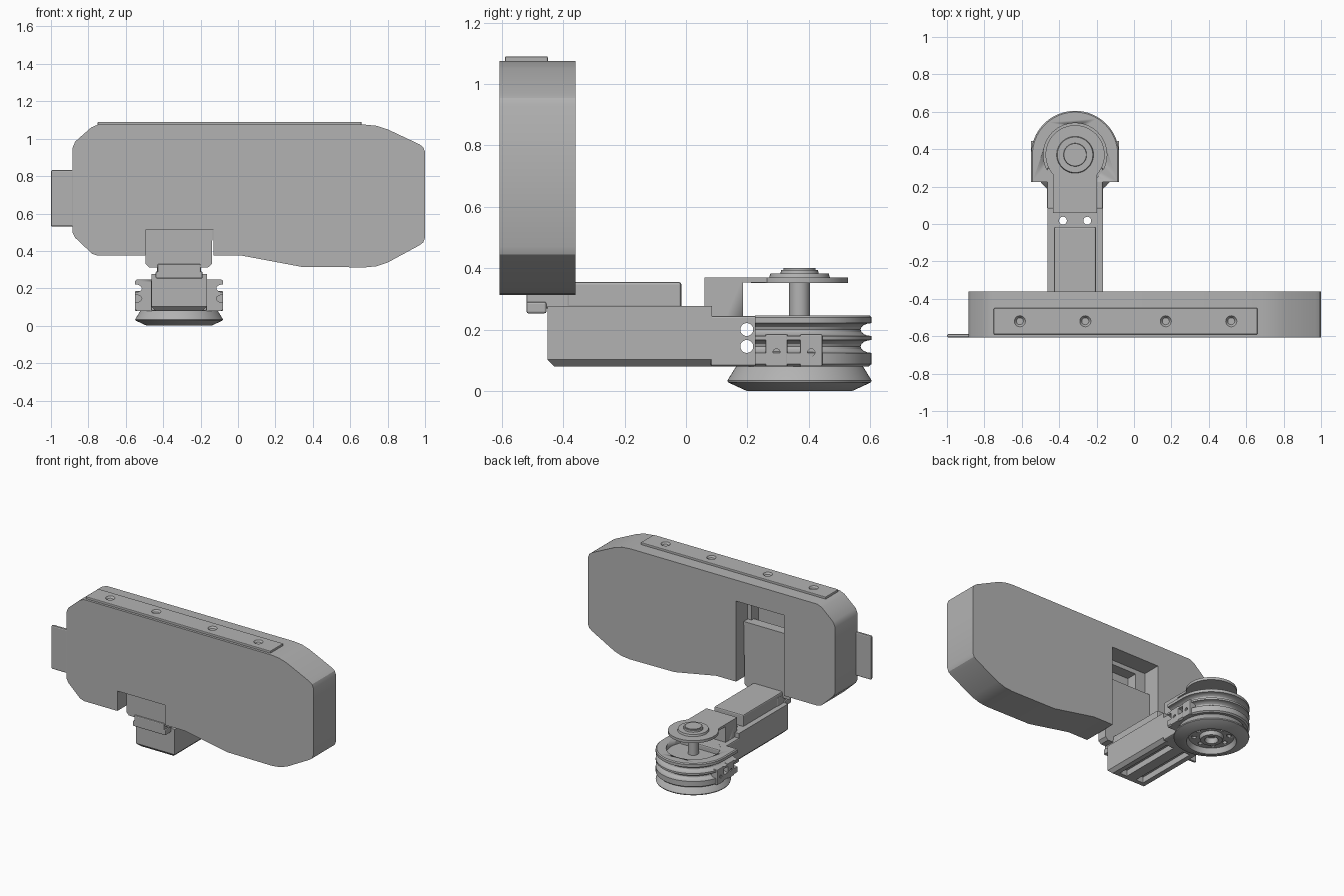
import bpy, bmesh, math
from mathutils import Matrix, Vector

if "Cube" in bpy.data.objects:
    bpy.data.objects.remove(bpy.data.objects["Cube"], do_unlink=True)

grey = bpy.data.materials.new("plain grey")
grey.use_nodes = True
grey.diffuse_color = (0.45, 0.45, 0.45, 1)
grey.node_tree.nodes["Principled BSDF"].inputs["Base Color"].default_value = grey.diffuse_color

AX, AY = -0.315, 0.37   # pivot axis of the pulley


def finish(name, bm):
    bmesh.ops.recalc_face_normals(bm, faces=bm.faces)
    me = bpy.data.meshes.new(name)
    bm.to_mesh(me)
    bm.free()
    ob = bpy.data.objects.new(name, me)
    bpy.context.collection.objects.link(ob)
    me.materials.append(grey)
    return ob


def smooth(ob):
    bpy.ops.object.select_all(action="DESELECT")
    ob.select_set(True)
    bpy.context.view_layer.objects.active = ob
    bpy.ops.object.shade_smooth_by_angle(angle=math.radians(30))
    return ob


def box(name, x, y, z, bevel=0.0):
    bm = bmesh.new()
    bmesh.ops.create_cube(bm, size=1)
    for v in bm.verts:
        v.co = Vector(r[0] if c < 0 else r[1] for c, r in zip(v.co, (x, y, z)))
    ob = finish(name, bm)
    if bevel:
        m = ob.modifiers.new("bevel", "BEVEL")
        m.width, m.segments = bevel, 2
    return ob


def cyl(name, centre, r, depth, axis="Z", r2=None):
    rot = Matrix.Rotation(math.pi / 2, 4, "Y") if axis == "X" else Matrix()
    bm = bmesh.new()
    bmesh.ops.create_cone(bm, cap_ends=True, segments=32, radius1=r, radius2=r if r2 is None else r2,
                          depth=depth, matrix=Matrix.Translation(centre) @ rot)
    return smooth(finish(name, bm))


def cut(target, cutters):
    for c in cutters:
        c.hide_render = True
        c.hide_viewport = True
        c.display_type = "WIRE"
        m = target.modifiers.new("cut", "BOOLEAN")
        m.operation, m.object, m.solver = "DIFFERENCE", c, "EXACT"


def prism(name, pts, y0, y1):
    # Outline in x and z, extruded along y
    bm = bmesh.new()
    face = bm.faces.new([bm.verts.new((x, y0, z)) for x, z in pts])
    new = bmesh.ops.extrude_face_region(bm, geom=[face])["geom"]
    bmesh.ops.translate(bm, vec=(0, y1 - y0, 0), verts=[g for g in new if isinstance(g, bmesh.types.BMVert)])
    return finish(name, bm)


def loft(name, rings):
    # Stack of equal closed rings, capped at both ends
    bm = bmesh.new()
    loops = [[bm.verts.new(p) for p in ring] for ring in rings]
    n = len(loops[0])
    for a, b in zip(loops, loops[1:]):
        for i in range(n):
            bm.faces.new((a[i], a[(i + 1) % n], b[(i + 1) % n], b[i]))
    bm.faces.new(loops[0])
    bm.faces.new(loops[-1])
    return smooth(finish(name, bm))


def circle(r, z, n=64):
    return [(AX + r * math.cos(t * math.tau / n), AY + r * math.sin(t * math.tau / n), z) for t in range(n)]


def arch(r, z, y0, n=40):
    arc = [(AX + r * math.cos(t * math.pi / n), AY + r * math.sin(t * math.pi / n), z) for t in range(n + 1)]
    return [(AX + r, y0, z)] + arc + [(AX - r, y0, z)]


# Main housing
outline = [(-0.75, 1.075), (-0.785, 1.06), (-0.87, 0.985), (-0.885, 0.95), (-0.885, 0.5), (-0.87, 0.47),
           (-0.78, 0.385), (-0.75, 0.375), (0.02, 0.375), (0.34, 0.315), (0.68, 0.312), (0.74, 0.318),
           (0.8, 0.338), (0.97, 0.43), (0.99, 0.445), (1, 0.47), (1, 0.93), (0.99, 0.955), (0.97, 0.97),
           (0.8, 1.05), (0.74, 1.069), (0.68, 1.075)]
housing = prism("main_housing", outline, -0.607, -0.36)
cut(housing, [box("front_notch_cutter", (-0.495, -0.13), (-0.7, -0.3), (0.2, 0.512)),
              box("back_slot_cutter", (-0.495, -0.13), (-0.485, -0.3), (0.2, 0.93)),
              box("pocket_cutter", (-0.42, -0.16), (-0.56, -0.4), (0.7, 0.9))])
smooth(housing)
box("side_tab", (-1, -0.88), (-0.607, -0.588), (0.53, 0.832), 0.008)

# Top cover strip with countersunk screws
strip = box("top_strip", (-0.75, 0.66), (-0.59, -0.45), (1.07, 1.09), 0.004)
screw_x = (-0.61, -0.26, 0.17, 0.52)
cut(strip, [cyl("countersink_cutter", (x, -0.52, 1.085), 0.018, 0.022, r2=0.034) for x in screw_x])
for x in screw_x:
    cyl("screw", (x, -0.52, 1.074), 0.018, 0.012)

# Mounting block in the slot
prism("mount_block", [(-0.494, 0.76), (-0.494, 0.33), (-0.475, 0.312), (-0.16, 0.312), (-0.14, 0.33), (-0.132, 0.76)],
      -0.51, -0.44)
box("mount_lip", (-0.43, -0.2), (-0.52, -0.38), (0.268, 0.33), 0.006)
box("mount_hook", (-0.44, -0.19), (-0.52, -0.455), (0.253, 0.29), 0.006)

# Arm body with slotted underside
hx = (AX - 0.148, AX + 0.148)
bm = bmesh.new()
bmesh.ops.create_cube(bm, size=1)
for v in bm.verts:
    low = v.co.z < 0
    v.co = ((hx[0] if v.co.x < 0 else hx[1]), (-0.452 if v.co.y < 0 else 0.085), 0.08 if low else 0.276)
bottom = [e for e in bm.edges if all(v.co.z < 0.1 for v in e.verts) and min(v.co.y for v in e.verts) < 0]
bmesh.ops.bevel(bm, geom=bottom, offset=0.022, segments=1, affect="EDGES")
arm = finish("arm_body", bm)
cutters = []
for s in (-1, 1):
    x = AX + s * 0.065
    cutters.append(box("under_slot_cutter", (x - 0.028, x + 0.028), (-0.4, 0.05), (0.0, 0.12)))
    cutters.append(cyl("bolt_hole_cutter", (x, 0.018, 0.2), 0.021, 0.4))
cut(arm, cutters)
box("arm_cover", (AX - 0.112, AX + 0.112), (-0.455, -0.015), (0.27, 0.355), 0.008)

# Fork holding the pulley
fork = loft("fork_column", [[(AX + sx * 0.117, y, z) for sx, y in ((-1, 0.06), (1, 0.06), (1, 0.185), (-1, 0.185))]
                            for z in (0.08, 0.37)])
neck = box("fork_neck", (AX - 0.15, AX + 0.15), (0.08, 0.3), (0.08, 0.245), 0.008)
for part in (fork, neck):
    cut(part, [cyl("cable_hole_cutter", (AX, 0.198, z), 0.021, 0.6, "X") for z in (0.145, 0.2)])
box("fork_plate", (AX - 0.117, AX + 0.117), (0.06, AY), (0.354, 0.37))
loft("fork_disc", [circle(0.158, 0.352), circle(0.158, 0.37)])
loft("pivot_cap", [circle(r, z) for r, z in ((0.1, 0.365), (0.095, 0.383), (0.062, 0.383), (0.06, 0.394),
                                             (0.052, 0.394), (0.052, 0.4))])
loft("pivot_post", [circle(0.034, 0.1, 32), circle(0.034, 0.36, 32)])

# Pulley block with two cable grooves
layers = [(0.225, 0.08), (0.235, 0.088), (0.235, 0.122)]
for zc in (0.145, 0.2):
    layers += [(0.235 - 0.036 * math.sin(t * math.pi / 8), zc - 0.021 * math.cos(t * math.pi / 8)) for t in range(9)]
layers += [(0.235, 0.24), (0.228, 0.246)]
pulley = loft("pulley_block", [arch(r, z, 0.225) for r, z in layers])
cut(pulley, [cyl("pulley_recess_cutter", (AX, AY, 0.24), 0.17, 0.06)])

# Cable clips on both sides of the pulley
for s in (-1, 1):
    for y in (0.295, 0.408):
        x = sorted((AX + s * 0.19, AX + s * 0.236))
        clip = box("cable_clip", x, (y - 0.036, y + 0.036), (0.08, 0.185), 0.004)
        cut(clip, [cyl("clip_hole_cutter", (AX + s * 0.23, y, 0.125), 0.012, 0.03, "X")])

# Lower wheel with recessed hub
wheel = loft("lower_wheel", [circle(r, z) for r, z in (
    (0.2, 0.085), (0.208, 0.078), (0.235, 0.034), (0.233, 0.028), (0.172, 0), (0.155, 0), (0.142, 0.035),
    (0.075, 0.035), (0.068, 0.01), (0.042, 0.01), (0.036, 0.045))])
cut(wheel, [cyl("wheel_bolt_cutter", (AX + 0.108 * math.cos(a * math.tau / 8), AY + 0.108 * math.sin(a * math.tau / 8),
                                      0.04), 0.014, 0.05) for a in range(8)])
